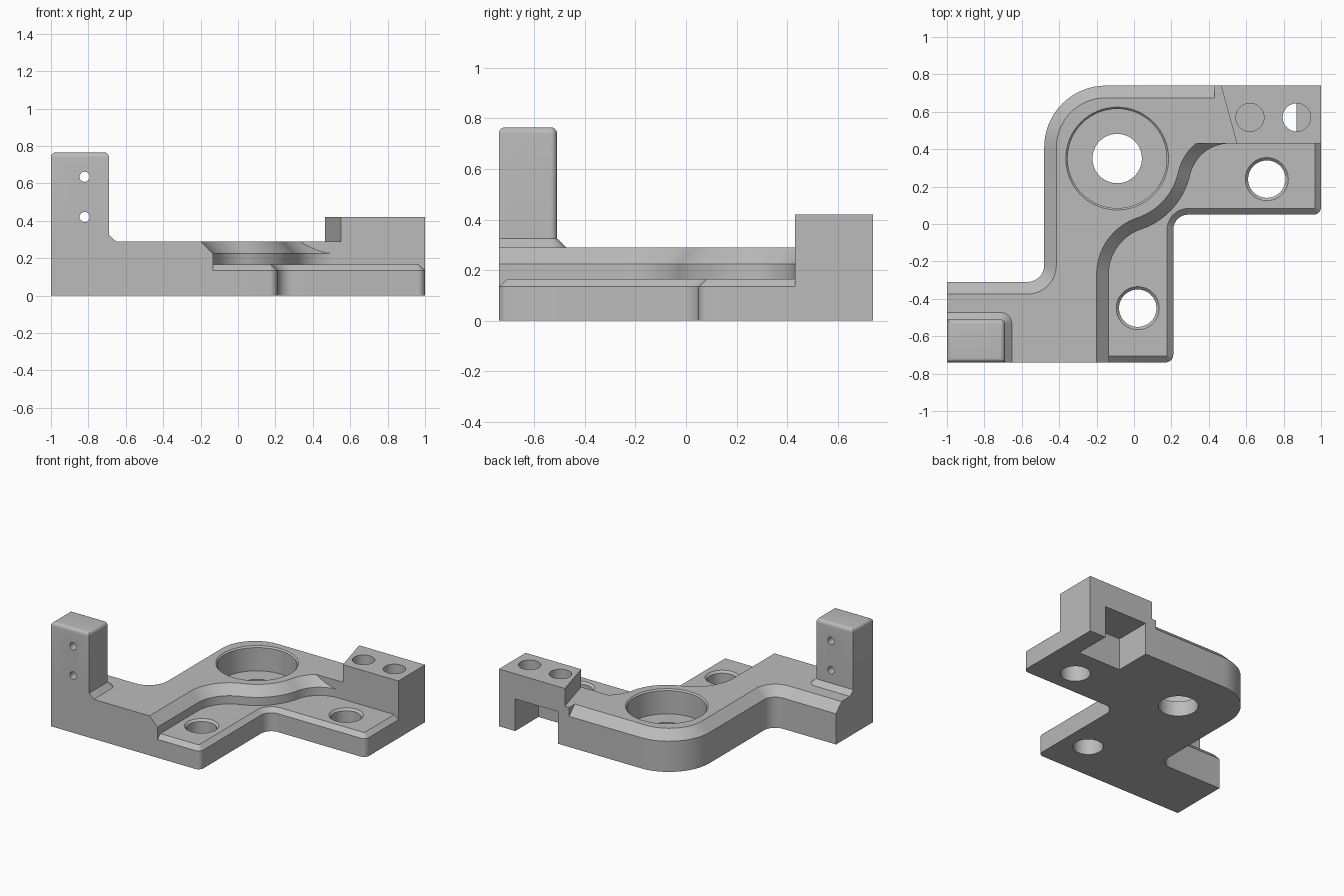
import bpy, bmesh, math

cube = bpy.data.objects.get("Cube")
if cube:
    bpy.data.objects.remove(cube, do_unlink=True)

grey = bpy.data.materials.new("machined grey")
grey.use_nodes = True
grey.diffuse_color = (0.5, 0.5, 0.5, 1)
grey.node_tree.nodes["Principled BSDF"].inputs["Base Color"].default_value = (0.5, 0.5, 0.5, 1)


def finish(name, bm):
    bmesh.ops.recalc_face_normals(bm, faces=bm.faces)
    mesh = bpy.data.meshes.new(name)
    bm.to_mesh(mesh)
    bm.free()
    mesh.materials.append(grey)
    ob = bpy.data.objects.new(name, mesh)
    bpy.context.collection.objects.link(ob)
    return ob


def loft(name, rings):
    """Solid through matching outlines, each given as (points, height)."""
    bm = bmesh.new()
    loops = [[bm.verts.new((x, y, z)) for x, y in pts] for pts, z in rings]
    n = len(loops[0])
    for a, b in zip(loops, loops[1:]):
        for i in range(n):
            j = (i + 1) % n
            bm.faces.new((a[i], a[j], b[j], b[i]))
    bm.faces.new(loops[0][::-1])
    bm.faces.new(loops[-1])
    return finish(name, bm)


def rect(x0, y0, x1, y1):
    return [(x0, y0), (x1, y0), (x1, y1), (x0, y1)]


def arc(cx, cy, r, a0, a1, n=16):
    angles = [math.radians(a0 + (a1 - a0) * i / n) for i in range(n + 1)]
    return [(cx + r * math.cos(a), cy + r * math.sin(a)) for a in angles]


def circle(cx, cy, r):
    return arc(cx, cy, r, 0, 360, 64)[:-1]


def combine(target, parts, operation):
    for part in parts:
        mod = target.modifiers.new("join", 'BOOLEAN')
        mod.operation, mod.solver, mod.object = operation, 'EXACT', part
        deps = bpy.context.evaluated_depsgraph_get()
        mesh = bpy.data.meshes.new_from_object(target.evaluated_get(deps))
        target.modifiers.clear()
        target.data = mesh
        bpy.data.objects.remove(part, do_unlink=True)


# Raised plate with S-shaped inner edge; d insets the chamfered edges
def plate_outline(d):
    return ([(-1, -.74), (-.135 - d, -.74)]
            + arc(.12, -.27, .255 + d, 180, 108.7)
            + arc(-.09, .35, .4 - d, -71.3, -12.7)
            + arc(.51, .215, .215 + d, 167.3, 90)
            + [(.6, .43 + d), (.6, .74 - d)]
            + arc(-.15, .41, .33 - d, 90, 180)
            + arc(-.57, -.22, .09 + d, 0, -90, 8)
            + [(-1, -.31 - d)])


# Lower flange, chamfered along its top edge
def flange_outline(d):
    return ([(-.3, -.74 + d)]
            + arc(.17, -.70, .04 - d, -90, 0, 6)
            + arc(.29, -.03, .08 + d, 180, 90, 10)
            + arc(.96, .09, .04 - d, -90, 0, 6)
            + [(1 - d, .5), (-.3, .5)])


bracket = loft("bracket", [(plate_outline(0), 0), (plate_outline(0), .225),
                           (plate_outline(.065), .29)])
flange = loft("flange", [(flange_outline(0), 0), (flange_outline(0), .135),
                         (flange_outline(.033), .165)])

# Mounting block with slanted inner side, and the shelf leading to it
block_shape = [(.55, .43), (1, .43), (1, .74), (.465, .74)]
block = loft("mounting_block", [(block_shape, 0), (block_shape, .42)])
shelf_shape = [(.33, .43), (.6, .43), (.6, .74), (.43, .74), (.43, .675), (.33, .675)]
shelf = loft("shelf", [(shelf_shape, .1), (shelf_shape, .29)])

# Upright post with rounded top and outer corner, on a sloped foot
post = loft("post", [(rect(-1, -.74, -.69, -.51), .1), (rect(-1, -.74, -.69, -.51), .765)])
bm = bmesh.new()
bm.from_mesh(post.data)
rounded = [e for e in bm.edges
           if all(v.co.z > .7 for v in e.verts)
           or all(v.co.x > -.8 and v.co.y > -.6 for v in e.verts)]
bmesh.ops.bevel(bm, geom=rounded, offset=.025, segments=5, affect='EDGES', profile=.5)
bm.to_mesh(post.data)
bm.free()


def foot_outline(d):
    return ([(-1, -.74), (-.69 + d, -.74)]
            + arc(-.715, -.535, .025 + d, 0, 90, 6) + [(-1, -.51 + d)])


foot = loft("post_foot", [(foot_outline(.037), .2), (foot_outline(.037), .29),
                          (foot_outline(0), .325)])
combine(bracket, [flange, block, shelf, foot, post], 'UNION')

# Holes and pocket
cutters = []


def bore(x, y, *steps):
    cutters.append(loft("bore", [(circle(x, y, r), z) for r, z in steps]))


bore(-.09, .35, (.265, .11), (.265, .28), (.285, .3))
bore(-.09, .35, (.132, -.1), (.132, .2))
for x, y in ((.71, .24), (.02, -.45)):
    bore(x, y, (.1, -.1), (.1, .15), (.13, .18))
bore(.62, .57, (.075, .28), (.075, .5))
bore(.87, .57, (.075, .2), (.075, .5))
pocket = rect(.52, .47, .868, .9)
cutters.append(loft("pocket", [(pocket, -.1), (pocket, .235)]))
for z in (.42, .635):
    pin = loft("pin_hole", [(circle(0, 0, .027), -.2), (circle(0, 0, .027), .2)])
    pin.rotation_euler.x = math.pi / 2
    pin.location = (-.82, -.62, z)
    cutters.append(pin)
bpy.context.view_layer.update()
combine(bracket, cutters, 'DIFFERENCE')

# Smooth the curved walls, keep edges sharp
bpy.ops.object.select_all(action='DESELECT')
bracket.select_set(True)
bpy.context.view_layer.objects.active = bracket
bpy.ops.object.shade_smooth_by_angle(angle=math.radians(25))
